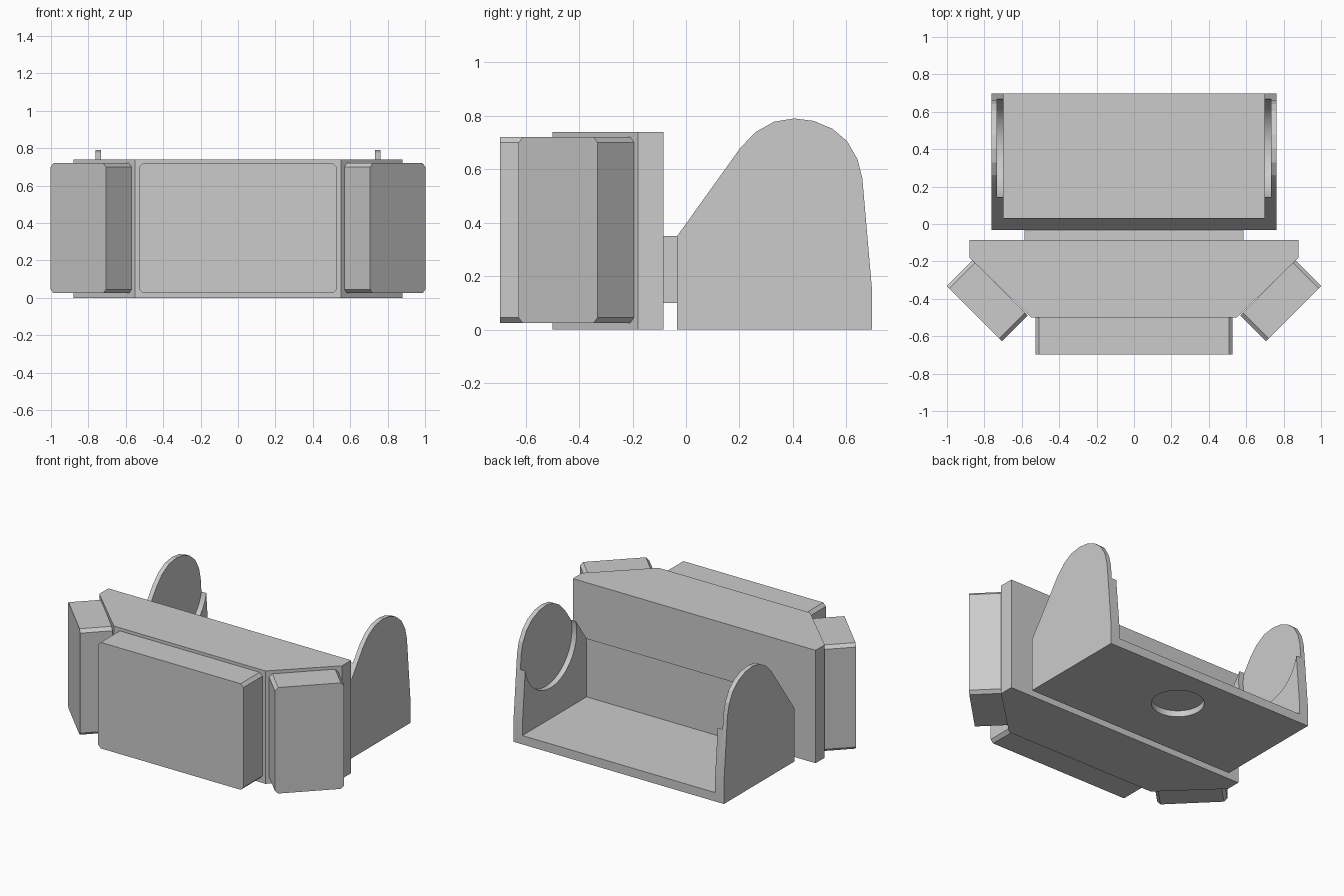
import bpy, bmesh, math
from mathutils import Matrix, Vector

cube = bpy.data.objects.get("Cube")
if cube:
    bpy.data.objects.remove(cube, do_unlink=True)

grey = bpy.data.materials.new("plain grey")
grey.use_nodes = True
COLOUR = (0.6, 0.6, 0.6, 1)
grey.diffuse_color = COLOUR
grey.node_tree.nodes["Principled BSDF"].inputs["Base Color"].default_value = COLOUR


def prism(name, outline, depth, matrix=Matrix()):
    """Extrude a 2D outline along its local z, then place it."""
    bm = bmesh.new()
    face = bm.faces.new([bm.verts.new((a, b, 0)) for a, b in outline])
    ext = bmesh.ops.extrude_face_region(bm, geom=[face])
    top = [v for v in ext["geom"] if isinstance(v, bmesh.types.BMVert)]
    bmesh.ops.translate(bm, verts=top, vec=(0, 0, depth))
    bmesh.ops.transform(bm, matrix=matrix, verts=bm.verts)
    bmesh.ops.recalc_face_normals(bm, faces=bm.faces)
    mesh = bpy.data.meshes.new(name)
    bm.to_mesh(mesh)
    bm.free()
    mesh.materials.append(grey)
    obj = bpy.data.objects.new(name, mesh)
    bpy.context.collection.objects.link(obj)
    return obj


def rect(a0, a1, b0, b1):
    return [(a0, b0), (a1, b0), (a1, b1), (a0, b1)]


def circle(cx, cy, r, n=64):
    return [(cx + r * math.cos(math.tau * i / n), cy + r * math.sin(math.tau * i / n))
            for i in range(n)]


def chamfered(w, z0, z1, c=0.02):
    return [(-w + c, z0), (w - c, z0), (w, z0 + c), (w, z1 - c),
            (w - c, z1), (-w + c, z1), (-w, z1 - c), (-w, z0 + c)]


def facing(x, y, angle):
    """Outline in x/z, extruded towards -y, then turned about z."""
    return (Matrix.Translation((x, y, 0)) @ Matrix.Rotation(angle, 4, "Z")
            @ Matrix.Rotation(math.pi / 2, 4, "X"))


def sideways(x):
    """Outline in y/z, extruded towards +x."""
    return Matrix.Translation((x, 0, 0)) @ Matrix(
        ((0, 0, 1, 0), (1, 0, 0, 0), (0, 1, 0, 0), (0, 0, 0, 1)))


def cut(target, cutter):
    cutter.hide_render = True
    mod = target.modifiers.new(cutter.name, "BOOLEAN")
    mod.operation = "DIFFERENCE"
    mod.solver = "EXACT"
    mod.object = cutter
    bpy.context.view_layer.objects.active = target
    bpy.ops.object.modifier_apply(modifier=mod.name)
    bpy.data.objects.remove(cutter, do_unlink=True)


# Main block with slanted shoulders
half = [(0.55, -0.5), (0.88, -0.18), (0.88, -0.085)]
prism("main_block", half + [(-x, y) for x, y in reversed(half)], 0.74)

# Front pad and two angled pads
prism("front_pad", chamfered(0.527, 0.025, 0.72), 0.197, facing(0, -0.5, 0))
for side, name in ((1, "left_pad"), (-1, "right_pad")):
    prism(name, chamfered(0.209, 0.025, 0.72), 0.195,
          facing(side * 0.716, -0.341, side * math.pi / 4))

# Neck joining block and cradle
prism("neck", rect(-0.585, 0.585, -0.09, -0.025), 0.25, Matrix.Translation((0, 0, 0.1)))

# Cradle: side profile extruded across, hollowed out and open at the back
profile = [(-0.033, 0), (0.697, 0), (0.697, 0.14), (0.66, 0.565), (0.642, 0.637),
           (0.603, 0.705), (0.547, 0.752), (0.477, 0.781), (0.405, 0.79),
           (0.33, 0.778), (0.262, 0.74), (0.205, 0.682), (-0.033, 0.35)]
cradle = prism("cradle", profile, 1.526, sideways(-0.763))
cut(cradle, prism("hollow", rect(0.033, 1, 0.058, 1), 1.396, sideways(-0.698)))

# Round recesses inside both arms and under the floor
for x in (-0.733, 0.683):
    cut(cradle, prism("arm_recess", circle(0.405, 0.53, 0.27), 0.05, sideways(x)))
cut(cradle, prism("floor_recess", circle(0, 0.405, 0.157), 0.09,
                  Matrix.Translation((0, 0, -0.05))))

# Smooth the round walls, keep every other edge sharp
bpy.ops.object.select_all(action="DESELECT")
cradle.select_set(True)
bpy.context.view_layer.objects.active = cradle
bpy.ops.object.shade_smooth_by_angle(angle=math.radians(10))
